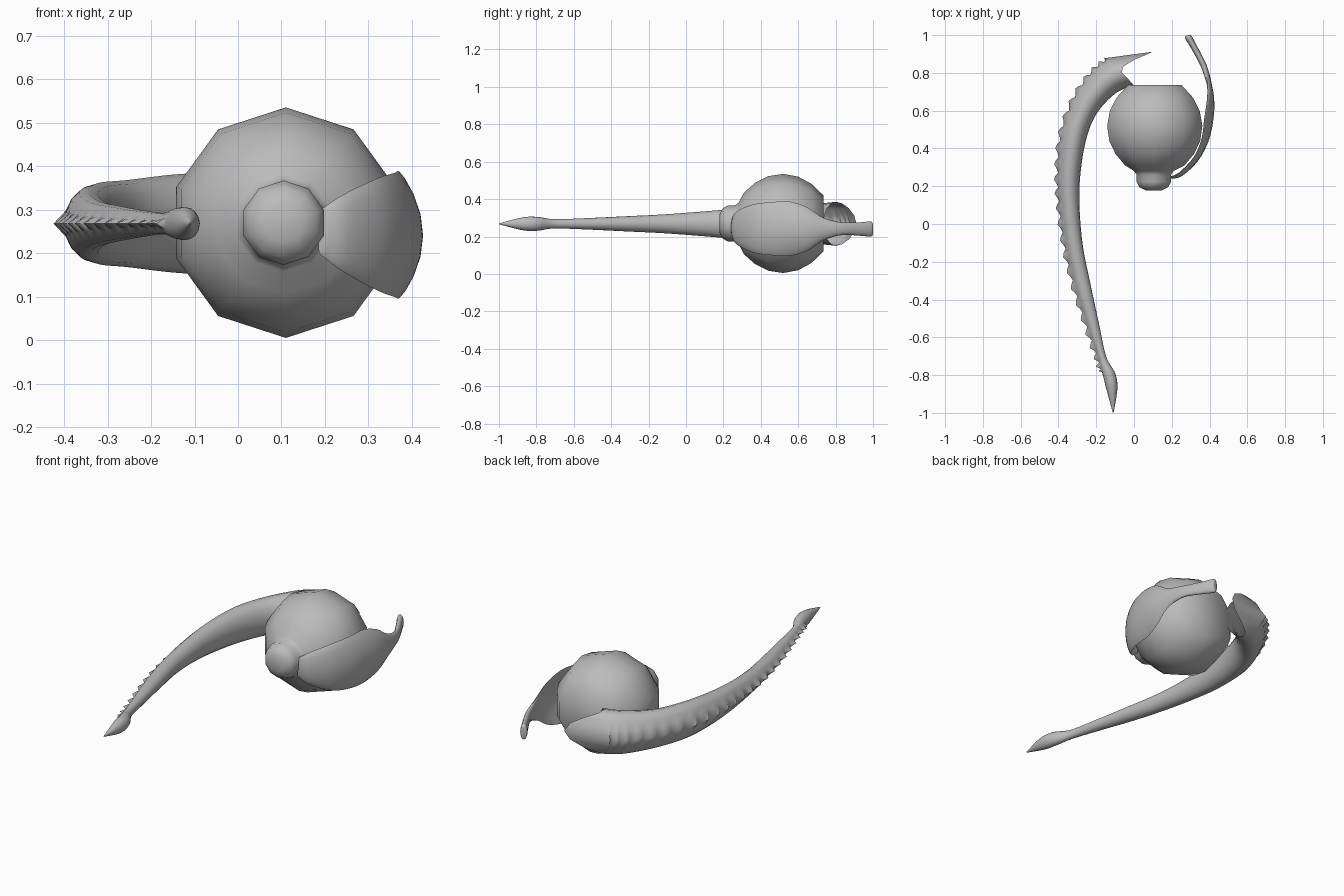
import bpy, bmesh
from math import sin, cos, pi
from mathutils import Vector

cube = bpy.data.objects.get("Cube")
if cube:
    bpy.data.objects.remove(cube, do_unlink=True)

grey = bpy.data.materials.new("plain_grey")
grey.use_nodes = True
colour = (0.5, 0.5, 0.5, 1)
grey.diffuse_color = colour
grey.node_tree.nodes["Principled BSDF"].inputs["Base Color"].default_value = colour


def skin(name, rings, cap_start=True, cap_end=True, angle=1.0):
    """Join a list of point rings into one smooth surface."""
    bm = bmesh.new()
    loops = [[bm.verts.new(p) for p in ring] for ring in rings]
    for a, b in zip(loops, loops[1:]):
        n = len(a)
        for i in range(n):
            j = (i + 1) % n
            bm.faces.new((a[i], a[j], b[j], b[i]))
    if cap_start:
        bm.faces.new(loops[0])
    if cap_end:
        bm.faces.new(loops[-1])
    bmesh.ops.recalc_face_normals(bm, faces=bm.faces)
    mesh = bpy.data.meshes.new(name)
    bm.to_mesh(mesh)
    bm.free()
    mesh.materials.append(grey)
    obj = bpy.data.objects.new(name, mesh)
    bpy.context.collection.objects.link(obj)
    bpy.ops.object.select_all(action='DESELECT')
    obj.select_set(True)
    bpy.context.view_layer.objects.active = obj
    bpy.ops.object.shade_smooth_by_angle(angle=angle)
    return obj


def spline(stations, steps):
    """Catmull-Rom samples through rows of numbers."""
    rows = [Vector(s) for s in stations]
    out = []
    for k in range(len(rows) - 1):
        p0, p1, p2 = rows[max(k - 1, 0)], rows[k], rows[k + 1]
        p3 = rows[min(k + 2, len(rows) - 1)]
        for s in range(steps):
            t = s / steps
            out.append(p1 + (p2 - p0) * (t / 2)
                       + (2 * p0 - 5 * p1 + 4 * p2 - p3) * (t * t / 2)
                       + (3 * p1 - p0 - 3 * p2 + p3) * (t ** 3 / 2))
    return out + [rows[-1]]


def section(row, zc, curl=0.0, keel=0.0, sides=16):
    """Oval ring between an inner and an outer edge point."""
    inner, outer = Vector((row[0], row[1], zc)), Vector((row[2], row[3], zc))
    mid, half = (inner + outer) / 2, (outer - inner) / 2
    n = half.normalized()
    ring = []
    for i in range(sides):
        a = 2 * pi * i / sides
        p = mid + half * cos(a) - n * (curl * sin(a) ** 2)
        p.z += row[4] * sin(a)
        if i == 0:
            p += n * keel
        ring.append(p)
    return ring


# Body: ten-sided lathe along y, with a snout in front and a flat back
profile = [(0.735, 0.15), (0.67, 0.212), (0.6, 0.25), (0.52, 0.265), (0.44, 0.253),
           (0.37, 0.218), (0.31, 0.165), (0.282, 0.112), (0.26, 0.095), (0.225, 0.097),
           (0.195, 0.08), (0.178, 0.045)]
body = [[(0.11 - 0.005 * (y < 0.3) + r * cos(pi / 2 + i * pi / 5), y,
          0.27 + r * sin(pi / 2 + i * pi / 5)) for i in range(10)] for y, r in profile]
skin("body", body, angle=1.05)

# Tail: inner x y, outer x y, half height
tail_path = [(0, 0.735, -0.13, 0.87, 0.118), (-0.1, 0.69, -0.21, 0.81, 0.112),
             (-0.2, 0.58, -0.31, 0.67, 0.1), (-0.255, 0.44, -0.38, 0.48, 0.094),
             (-0.285, 0.25, -0.4, 0.27, 0.08), (-0.288, 0.08, -0.39, 0.08, 0.065),
             (-0.27, -0.12, -0.36, -0.13, 0.05), (-0.23, -0.32, -0.31, -0.34, 0.04),
             (-0.185, -0.53, -0.245, -0.545, 0.03), (-0.148, -0.7, -0.19, -0.71, 0.025),
             (-0.1, -0.79, -0.165, -0.8, 0.037), (-0.088, -0.87, -0.145, -0.88, 0.034),
             (-0.107, -0.995, -0.112, -1, 0.003)]
bumps = (0.1, 0.7, 1, 0.4)
tail = []
for k, row in enumerate(spline(tail_path, 10)):
    keel = 0.024 * bumps[k % 4] if k < 98 else 0
    tail.append(section(row, 0.268, keel=keel))
# Torn open root: the outer side runs on to a point
for i, p in enumerate(tail[0]):
    p += Vector((0.23, 0.04, 0)) * max(0, cos(2 * pi * i / 16)) ** 2
skin("tail", tail, cap_start=False)

# Side fin: inner x y, outer x y, half height, curl, centre height
fin_path = [(0.185, 0.25, 0.2, 0.24, 0.05, 0.005, 0.248),
            (0.24, 0.272, 0.255, 0.255, 0.088, 0.01, 0.246),
            (0.325, 0.35, 0.34, 0.335, 0.128, 0.02, 0.243),
            (0.377, 0.448, 0.395, 0.44, 0.142, 0.03, 0.242),
            (0.402, 0.552, 0.42, 0.55, 0.145, 0.04, 0.242),
            (0.405, 0.65, 0.425, 0.65, 0.115, 0.03, 0.24),
            (0.387, 0.735, 0.412, 0.74, 0.06, 0.01, 0.24),
            (0.355, 0.83, 0.385, 0.84, 0.034, 0, 0.242),
            (0.305, 0.925, 0.335, 0.94, 0.036, 0, 0.24),
            (0.27, 0.985, 0.305, 0.995, 0.04, 0, 0.24),
            (0.28, 0.998, 0.295, 1, 0.02, 0, 0.24)]
fin = [section(row, row[6], curl=row[5]) for row in spline(fin_path, 4)]
skin("side_fin", fin)
